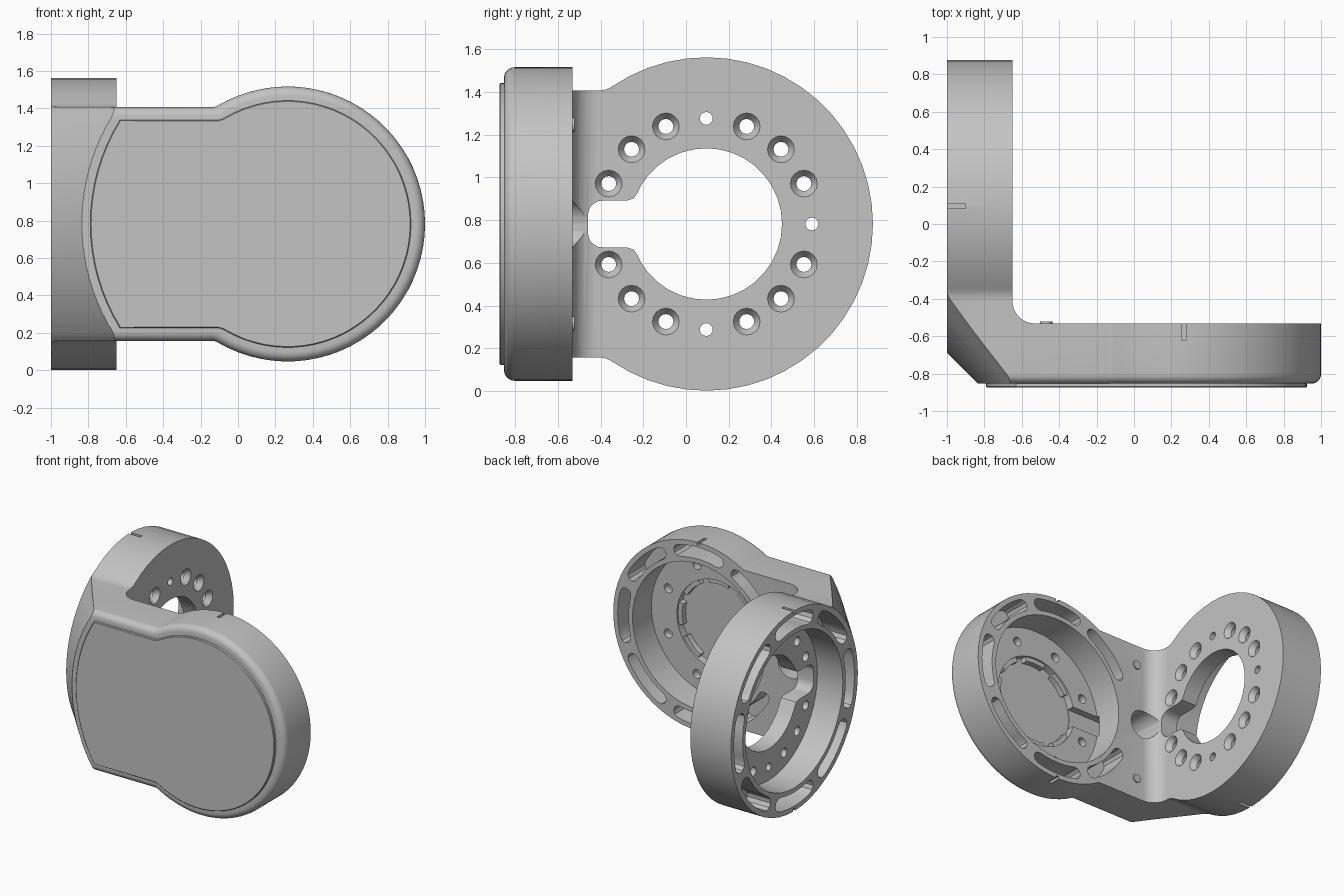
import bpy, bmesh
from math import sin, cos, asin, sqrt, radians, degrees
from mathutils import Vector

cube = bpy.data.objects.get("Cube")
if cube:
    bpy.data.objects.remove(cube, do_unlink=True)

grey = bpy.data.materials.new("machined grey")
grey.use_nodes = True
grey.diffuse_color = (0.55, 0.55, 0.55, 1)
grey.node_tree.nodes["Principled BSDF"].inputs["Base Color"].default_value = grey.diffuse_color

MID = 0.782                    # height of both joint axes
HX, HR = 0.265, 0.735          # front housing centre and radius
RY, RR = 0.095, 0.781          # side ring centre and radius
FRONT, BACK = -0.853, -0.532   # housing depth
OUT, INN = -1.0, -0.65         # ring depth
NECK = 0.625                   # half height of the neck
FLOOR = -0.765                 # floor of the housing pocket
HOUSING, RING = (HX, MID), (RY, MID)


def place(axis, p, w):
    u, v = p
    return Vector({"x": (w, u, v), "y": (u, w, v), "z": (u, v, w)}[axis])


def arc(c, r, a0, a1, n):
    angles = [radians(a0 + (a1 - a0) * i / n) for i in range(n + 1)]
    return [(c[0] + r * cos(a), c[1] + r * sin(a)) for a in angles]


def circle(c, r, n=24):
    return arc(c, r, 0, 360, n)[:-1]


def polar(c, r, a):
    return arc(c, r, a, a, 1)[0]


def rect(u0, u1, v0, v1):
    return [(u0, v0), (u1, v0), (u1, v1), (u0, v1)]


def outline(c, r, half, f, end, n):
    """Disc blended by fillets f into a straight neck closed by the points in end."""
    t = asin((half + f) / (r + f))
    fx, t = c[0] - (r + f) * cos(t), degrees(t)
    upper = arc((fx, c[1] + half + f), f, -t, -90, 5)
    lower = arc((fx, c[1] - half - f), f, 90, t, 5)
    return arc(c, r, t - 180, 180 - t, n) + upper[1:] + end + lower[:-1]


def neck_end(u, half):
    return [(u, MID + half), (u, MID - half)]


def loft(bm, rings):
    """Closed solid through a row of equal sections."""
    rows = [[bm.verts.new(p) for p in ring] for ring in rings]
    n = len(rows[0])
    for a, b in zip(rows, rows[1:]):
        for i in range(n):
            j = (i + 1) % n
            bm.faces.new((a[i], a[j], b[j], b[i]))
    bm.faces.new(rows[0][::-1])
    bm.faces.new(rows[-1])


def prism(bm, axis, pts, w0, w1, end=None):
    loft(bm, [[place(axis, p, w0) for p in pts], [place(axis, p, w1) for p in end or pts]])


def rounded_plate(bm, shape, back, front, r, steps):
    """Plate whose outline, shape(inset), rolls over at its front edge."""
    sections = [(back, 0)]
    for i in range(steps + 1):
        a = radians(90 * i / steps)
        sections.append((front + r - r * sin(a), r - r * cos(a)))
    loft(bm, [[place("y", p, y) for p in shape(inset)] for y, inset in sections])


def make(name, bm):
    bmesh.ops.recalc_face_normals(bm, faces=bm.faces)
    mesh = bpy.data.meshes.new(name)
    bm.to_mesh(mesh)
    bm.free()
    mesh.materials.append(grey)
    ob = bpy.data.objects.new(name, mesh)
    bpy.context.collection.objects.link(ob)
    return ob


def combine(target, bm, operation="DIFFERENCE"):
    tool = make("tool", bm)
    tool.hide_render = True
    mod = target.modifiers.new("cut", "BOOLEAN")
    mod.operation, mod.solver, mod.object = operation, "EXACT", tool
    bpy.context.view_layer.objects.active = target
    bpy.ops.object.modifier_apply(modifier=mod.name)
    bpy.data.objects.remove(tool, do_unlink=True)


def cut(target, *solids):
    bm = bmesh.new()
    for solid in solids:
        prism(bm, *solid)
    combine(target, bm)


def curved_slot(c, r0, r1, mid, half):
    """Kidney shape with round ends."""
    a0, a1, rm, w = mid - half, mid + half, (r0 + r1) / 2, (r1 - r0) / 2
    return (arc(c, r1, a0, a1, 8) + arc(polar(c, rm, a1), w, a1 + 36, a1 + 144, 3)
            + arc(c, r0, a1, a0, 8) + arc(polar(c, rm, a0), w, a0 + 216, a0 + 324, 3))


# Front housing slab with a rounded front edge
bm = bmesh.new()
rounded_plate(bm, lambda s: outline(HOUSING, HR - s, NECK - s, 0.05 + s, neck_end(OUT, NECK - s), 50),
              BACK, FRONT, 0.05, 6)
bracket = make("elbow_bracket", bm)

# Side ring slab
bm = bmesh.new()
prism(bm, "x", outline(RING, RR, NECK, 0.12, neck_end(-0.7, NECK), 36), OUT, INN)
combine(bracket, bm, "UNION")

# Inner corner fillet
bm = bmesh.new()
fillet = arc((INN + 0.12, BACK + 0.12), 0.12, 180, 270, 8)
prism(bm, "z", fillet + [(INN + 0.12, BACK - 0.05), (INN - 0.05, BACK - 0.05), (INN - 0.05, BACK + 0.12)],
      MID - NECK, MID + NECK)
combine(bracket, bm, "UNION")

# Curved chamfer across the outer corner
bm = bmesh.new()
sections = []
for i in range(25):
    d = -0.72 + 1.44 * i / 24
    p = Vector((OUT, RY - sqrt(0.784 ** 2 - d * d), MID + d))
    q = Vector((HX - sqrt(1.1 ** 2 - d * d), FRONT, MID + d))
    sections.append([p + (p - q) * 0.3, q + (q - p) * 0.3, Vector((-1.5, -1.5, MID + d))])
loft(bm, sections)
combine(bracket, bm)

# Bearing pockets, open at the back of the housing and the outside of the ring
cut(bracket, ("y", circle(HOUSING, 0.57, 48), FLOOR, -0.4),
    ("x", circle(RING, 0.6, 48), -1.1, -0.78))

# Centre cup and centre opening
cut(bracket, ("y", circle(HOUSING, 0.35, 36), -0.825, -0.7),
    ("x", circle(RING, 0.355, 36), -0.9, -0.5))

# Cable gate with a flared mouth, and the channel and hole that feed it
upper = [(0, 0.15), (-0.225, 0.15), (-0.245, 0.12), (-0.275, 0.11)] + arc((-0.39, 0.04), 0.07, 90, 180, 5)
gate = [(u, MID + v) for u, v in upper] + [(u, MID - v) for u, v in reversed(upper)]
cut(bracket, ("x", gate, -0.9, -0.5),
    ("y", rect(-0.52, 0.1, MID - 0.08, MID + 0.08), -0.82, FLOOR + 0.02))
cut(bracket, ("y", circle((-0.53, MID), 0.11), -0.81, -0.4))

# Kidney slots around both rims
slots = [("x", curved_slot(RING, 0.635, 0.742, k * 45, 15), -1.1, -0.8) for k in range(8)]
slots += [("y", curved_slot(HOUSING, 0.605, 0.697, k * 45, 15), -0.74, -0.4) for k in range(8) if k != 4]
cut(bracket, *slots)

# Bolt and dowel holes
holes = []
sinks = []
for k in range(16):
    if k == 8:
        continue
    p = polar(RING, 0.495, k * 22.5)
    holes.append(("x", circle(p, 0.035 if k % 4 else 0.03, 16), -0.9, -0.5))
    if k % 4:
        sinks.append(("x", circle(p, 0.035, 16), -0.69, -0.64, circle(p, 0.07, 16)))
    if k % 2:
        holes.append(("y", circle(polar(HOUSING, 0.46, k * 22.5), 0.035, 16), -0.82, -0.7))
cut(bracket, *holes)
cut(bracket, *sinks)

# Alignment notches at the top and bottom of the rims
t, d = 0.012, 0.02
notches = []
for s in (-1, 1):
    h, g = MID + s * HR, MID + s * RR
    notches.append(("y", rect(HX - t, HX + t, h - d, h + d), -0.62, -0.5))
    notches.append(("x", rect(RY - t, RY + t, g - d, g + d), -1.1, -0.9))
cut(bracket, *notches)

# Raised front cover with a curved end
half, far = 0.555, 1.055
b = degrees(asin(half / far))
bm = bmesh.new()
rounded_plate(bm, lambda s: outline(HOUSING, 0.66 - s, half - s, 0.1 + s,
                                    arc(HOUSING, far - s, 180 - b, 180 + b, 16), 50),
              -0.845, -0.874, 0.005, 1)
cover = make("front_cover", bm)

# Broken locating lip inside the cup
bm = bmesh.new()
for k in range(8):
    if k != 4:
        lip = arc(HOUSING, 0.355, k * 45 - 15, k * 45 + 15, 6) + arc(HOUSING, 0.315, k * 45 + 15, k * 45 - 15, 6)
        prism(bm, "y", lip, -0.83, -0.78)
lip = make("cup_lip", bm)

# Small screws beside the cable hole
bm = bmesh.new()
for z in (MID - 0.465, MID + 0.465):
    prism(bm, "y", circle((-0.47, z), 0.033, 16), -0.56, BACK + 0.01)
screws = make("neck_screws", bm)

# Smooth the curves and keep the edges sharp
bpy.ops.object.select_all(action="DESELECT")
for ob in (bracket, cover, lip, screws):
    ob.select_set(True)
bpy.context.view_layer.objects.active = bracket
bpy.ops.object.shade_smooth_by_angle(angle=radians(30))
